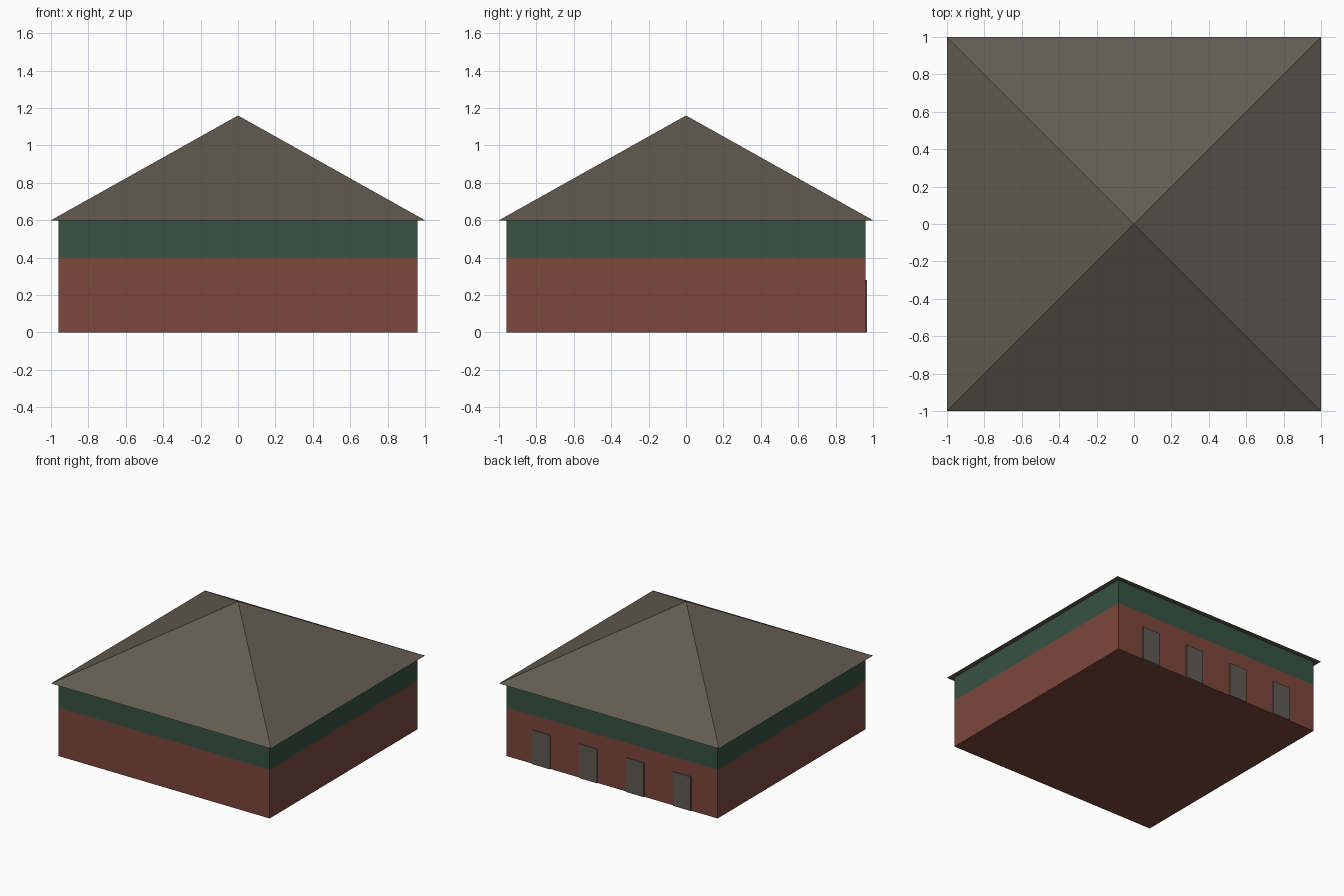
import bpy, math

if "Cube" in bpy.data.objects:
    bpy.data.objects.remove(bpy.data.objects["Cube"])


def material(name, rgb):
    m = bpy.data.materials.new(name)
    m.diffuse_color = (*rgb, 1.0)
    m.use_nodes = True
    m.node_tree.nodes["Principled BSDF"].inputs["Base Color"].default_value = m.diffuse_color
    return m


def box(name, center, size, mat):
    bpy.ops.mesh.primitive_cube_add(size=1, location=center)
    ob = bpy.context.object
    ob.name = name
    ob.scale = size
    bpy.ops.object.transform_apply(location=False, rotation=False, scale=True)
    ob.data.materials.append(mat)
    return ob


brick = material("brick_red", (0.20, 0.063, 0.045))
green = material("dark_green", (0.038, 0.084, 0.056))
slate = material("roof_grey_brown", (0.125, 0.105, 0.083))
door_grey = material("door_grey", (0.115, 0.105, 0.088))

WALL = 1.92          # wall width and depth
BRICK_TOP = 0.40
EAVES = 0.60
PEAK = 1.16

# Walls: brick base with a green band above
box("brick_walls", (0, 0, BRICK_TOP / 2), (WALL, WALL, BRICK_TOP), brick)
box("green_band", (0, 0, (BRICK_TOP + EAVES) / 2),
    (WALL, WALL, EAVES - BRICK_TOP), green)

# Pyramid roof with a small overhang
bpy.ops.mesh.primitive_cone_add(vertices=4, radius1=math.sqrt(2), radius2=0,
                                depth=PEAK - EAVES,
                                location=(0, 0, (EAVES + PEAK) / 2),
                                rotation=(0, 0, math.radians(45)))
roof = bpy.context.object
roof.name = "roof"
bpy.ops.object.transform_apply(location=False, rotation=True, scale=False)
roof.data.materials.append(slate)

# Four evenly spaced doors standing slightly proud of the back wall
for i in range(4):
    box(f"door_{i + 1}", ((i - 1.5) * 0.427, WALL / 2 - 0.007, 0.14),
        (0.16, 0.03, 0.28), door_grey)
